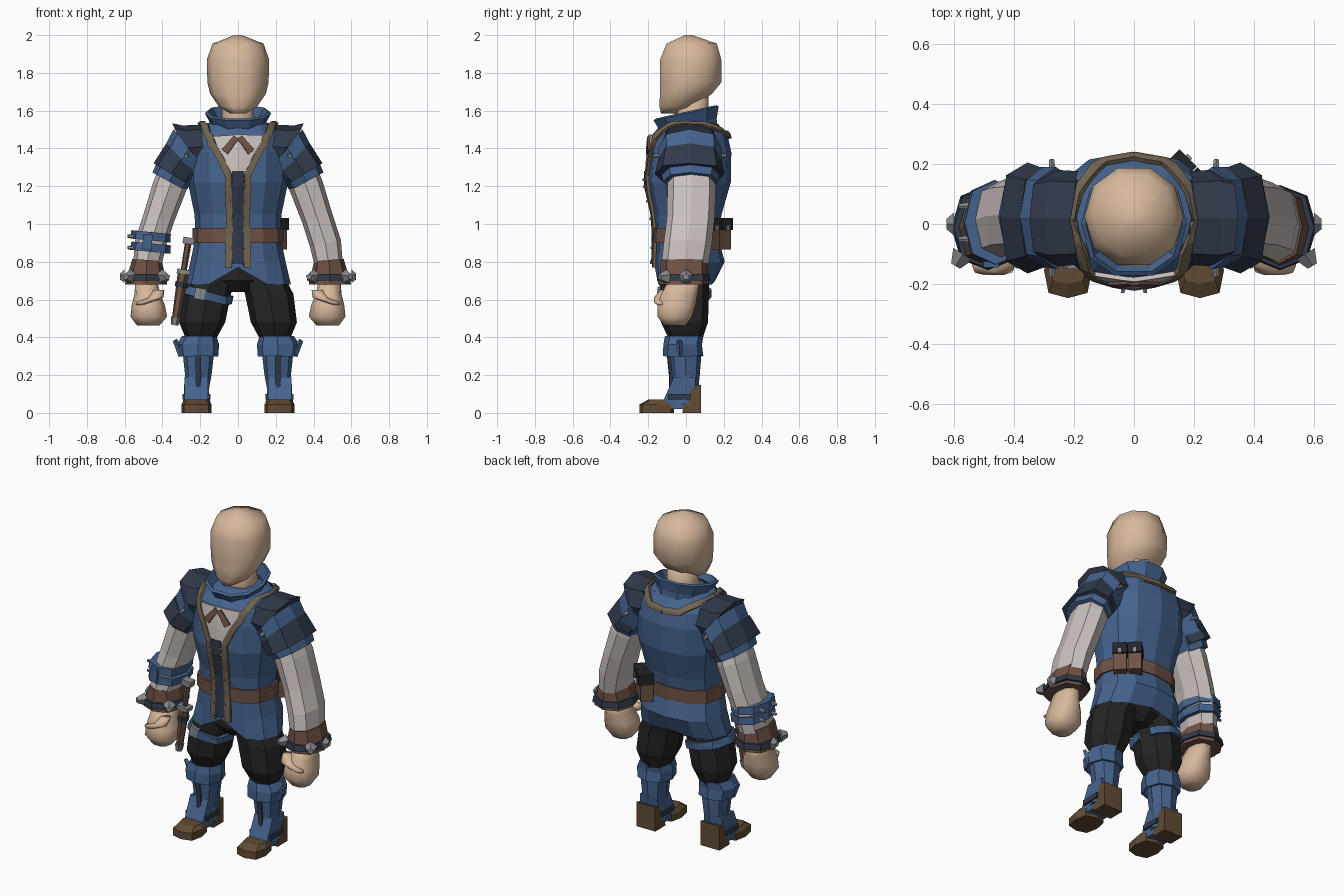
import bpy, bmesh
from math import cos, sin, pi, copysign
from mathutils import Vector, Matrix
from mathutils.bvhtree import BVHTree

if "Cube" in bpy.data.objects:
    bpy.data.objects.remove(bpy.data.objects["Cube"])

COLORS = dict(blue=(.06, .125, .27), navy=(.03, .042, .07), skin=(.68, .48, .33), brown=(.16, .085, .06),
              tan=(.17, .13, .085), white=(.6, .54, .52), black=(.018, .018, .018), grey=(.24, .25, .27),
              leather=(.12, .07, .035))
MATS = {}
for key, c in COLORS.items():
    MATS[key] = bpy.data.materials.new(key)
    MATS[key].diffuse_color = (*c, 1)


def finish(name, bm, color, smooth=False, thick=0):
    bmesh.ops.recalc_face_normals(bm, faces=bm.faces)
    me = bpy.data.meshes.new(name)
    bm.to_mesh(me)
    bm.free()
    me.materials.append(MATS[color])
    ob = bpy.data.objects.new(name, me)
    bpy.context.collection.objects.link(ob)
    for p in me.polygons:
        p.use_smooth = smooth
    if thick:
        m = ob.modifiers.new("thickness", 'SOLIDIFY')
        m.thickness, m.offset = thick, 0
    return ob


def loft(name, rings, color, n=8, s=1, power=.85, caps=True, smooth=False, thick=0):
    """Rings are (x, y, z, rx, ry, tilt, pitch); s = -1 mirrors in x."""
    bm = bmesh.new()
    loops = []
    for r in rings:
        x, y, z, rx, ry, t, pitch = (tuple(r) + (0, 0))[:7]
        loop = []
        for i in range(n):
            a = 2 * pi * i / n
            u = rx * copysign(abs(cos(a)) ** power, cos(a))
            v = ry * copysign(abs(sin(a)) ** power, sin(a))
            loop.append(bm.verts.new((s * (x + u * cos(t)), y + v, z + u * sin(t) + pitch * v)))
        loops.append(loop)
    for a, b in zip(loops, loops[1:]):
        for i in range(n):
            j = (i + 1) % n
            bm.faces.new((a[i], a[j], b[j], b[i]))
    if caps:
        bm.faces.new(loops[0])
        bm.faces.new(loops[-1])
    return finish(name, bm, color, smooth, thick)


def surface(ob):
    return BVHTree.FromPolygons([v.co.copy() for v in ob.data.vertices],
                                [tuple(p.vertices) for p in ob.data.polygons])


def ribbon(name, bvh, path, widths, color, lift=.006, thick=.016, cross=2):
    """Band draped on a surface; widths has one half width per path point."""
    pts = []
    for i in range(len(path) - 1):
        for f in (0, 1 / 3, 2 / 3):
            pts.append((Vector(path[i]).lerp(Vector(path[i + 1]), f), widths[i] * (1 - f) + widths[i + 1] * f))
    pts.append((Vector(path[-1]), widths[-1]))
    bm = bmesh.new()
    rows = []
    for i, (p, w) in enumerate(pts):
        tan = pts[min(i + 1, len(pts) - 1)][0] - pts[max(i - 1, 0)][0]
        co, no = bvh.find_nearest(p)[:2]
        side = tan.cross(no).normalized()
        row = []
        for k in range(cross + 1):
            c, nn = bvh.find_nearest(co + side * w * (2 * k / cross - 1))[:2]
            row.append(bm.verts.new(c + nn * lift))
        rows.append(row)
    for a, b in zip(rows, rows[1:]):
        for k in range(cross):
            bm.faces.new((a[k], a[k + 1], b[k + 1], b[k]))
    return finish(name, bm, color, thick=thick)


def rod(name, a, b, r1, r2, color, n=6):
    a, b = Vector(a), Vector(b)
    m = Matrix.Translation((a + b) / 2) @ (b - a).to_track_quat('Z', 'Y').to_matrix().to_4x4()
    bm = bmesh.new()
    bmesh.ops.create_cone(bm, cap_ends=True, segments=n, radius1=r1, radius2=r2, depth=(b - a).length, matrix=m)
    return finish(name, bm, color)


def box(name, loc, size, color, rz=0, ry=0):
    bm = bmesh.new()
    m = Matrix.Translation(loc) @ Matrix.Rotation(rz, 4, 'Z') @ Matrix.Rotation(ry, 4, 'Y') @ Matrix.Diagonal((*size, 1))
    bmesh.ops.create_cube(bm, size=1, matrix=m)
    return finish(name, bm, color)


def prism(name, profile, x0, x1, color):
    """Side profile (y, z) extruded in x."""
    bm = bmesh.new()
    f = bm.faces.new([bm.verts.new((x0, y, z)) for y, z in profile])
    new = bmesh.ops.extrude_face_region(bm, geom=[f])['geom']
    bmesh.ops.translate(bm, vec=(x1 - x0, 0, 0), verts=[v for v in new if isinstance(v, bmesh.types.BMVert)])
    return finish(name, bm, color)


# Head and neck
loft("head", [(0, -.075, 1.585, .04, .06), (0, -.05, 1.62, .10, .095), (0, 0, 1.69, .148, .145),
              (0, .025, 1.75, .162, .17), (0, .025, 1.87, .165, .17), (0, .03, 1.955, .135, .14),
              (0, .015, 2.0, .02, .02)], "skin", n=10, power=.95, smooth=True)
loft("neck", [(0, .03, 1.45, .1, .1), (0, .03, 1.58, .085, .09), (0, .03, 1.7, .085, .09)], "skin", smooth=True)

# Jacket with a notched front hem
jacket = loft("jacket", [(0, -.005, .68, .28, .16), (0, .02, .80, .252, .185), (0, .005, .93, .225, .165),
                         (0, .01, 1.05, .23, .178), (0, .015, 1.22, .265, .222), (0, .022, 1.38, .27, .218),
                         (0, .02, 1.47, .25, .2), (0, .02, 1.53, .19, .15)], "blue", n=12, caps=False)
for v in jacket.data.vertices:
    if v.co.z < .7 and abs(v.co.x) < .05:
        v.co.z += .09 if v.co.y < 0 else .02
body = surface(jacket)
loft("jacket_top", [(0, .02, 1.525, .19, .15), (0, .025, 1.55, .11, .11)], "blue", n=12)
loft("pelvis", [(0, 0, .64, .07, .08), (0, 0, .70, .2, .13), (0, .01, .84, .21, .14)], "black")
loft("belt", [(0, .005, .90, .242, .18), (0, .005, .98, .24, .181)], "brown", n=12)
loft("collar", [(0, .01, 1.46, .13, .16, 0, .12), (0, .01, 1.53, .135, .15, 0, .2), (0, 0, 1.59, .168, .172, 0, .22)],
     "blue", n=10, caps=False, thick=.018)

# Shirt front, placket, neck bow and trims
ribbon("shirt_front", body, [(0, -.2, 1.48), (0, -.2, 1.40), (0, -.2, 1.25)], [.14, .11, .025], "white", cross=6)
ribbon("placket", body, [(0, -.2, 1.28), (0, -.2, 1.05), (0, -.2, .79)], [.03, .03, .03], "navy", lift=.012)
for s in (1, -1):
    ribbon("neck_bow", body, [(s * .01, -.2, 1.46), (s * .07, -.2, 1.38)], [.014, .02], "brown", lift=.016)
    ribbon("lapel_trim", body, [(s * .17, .02, 1.54), (s * .175, -.1, 1.52), (s * .16, -.18, 1.46), (s * .10, -.2, 1.36),
                                (s * .05, -.2, 1.26), (s * .048, -.2, 1.0), (s * .05, -.17, .77)],
           [.018] * 7, "tan", lift=.012)
    ribbon("back_trim", body, [(s * .17, .02, 1.54), (s * .175, .13, 1.52), (s * .1, .22, 1.48), (0, .23, 1.47)],
           [.018] * 4, "tan", lift=.01)
    for z in (.80, .88, 1.02, 1.10, 1.18, 1.24):
        c, no = body.find_nearest(Vector((s * .05, -.3, z)))[:2]
        rod("jacket_stud", c, c + no * .03, .011, .006, "grey")

# Arms
for s in (1, -1):
    loft("shoulder_plate", [(.17, .02, 1.41, .12, .155, 1.3), (.25, .02, 1.405, .125, .16, 1.2),
                            (.295, .02, 1.415, .13, .145, 1.15)], "navy", s=s, power=.75)
    loft("arm_plate", [(.30, .02, 1.345, .115, .165, .8), (.355, .02, 1.265, .108, .185, .55)], "navy", s=s, power=.75)
    loft("upper_sleeve", [(.26, .02, 1.40, .13, .17, .9), (.32, .025, 1.30, .115, .165, .7),
                          (.365, .025, 1.225, .1, .145, .5)], "blue", s=s)
    loft("sleeve", [(.33, .025, 1.28, .09, .12, .5), (.365, .03, 1.19, .09, .128, .35), (.42, .025, 1.03, .083, .127, .3),
                    (.462, .01, .90, .084, .128, .2), (.48, -.005, .79, .075, .125, .1)], "white", s=s)
    loft("cuff", [(.482, -.008, .81, .078, .125, .05), (.487, -.012, .68, .112, .13)], "brown", s=s)
    loft("cuff_strap", [(.487, -.012, .735, .113, .137), (.487, -.012, .70, .122, .142)], "navy", s=s)
    for x, y, dx, dy in ((.40, -.1, -.025, -.04), (.57, -.1, .025, -.04), (.60, .0, .025, 0)):
        rod("cuff_spike", (s * x, y, .72), (s * (x + dx), y + dy, .72), .04, .018, "grey", 5)
    loft("hand", [(.485, -.01, .70, .058, .085), (.48, -.035, .63, .068, .1), (.475, -.05, .57, .088, .105),
                  (.472, -.06, .51, .097, .095), (.475, -.06, .463, .06, .06)], "skin", n=10, s=s, smooth=True)
    loft("thumb", [(.42, -.11, .65, .03, .03), (.435, -.135, .61, .04, .035), (.50, -.14, .585, .04, .03),
                   (.52, -.13, .57, .02, .02)], "skin", s=s, smooth=True)
    for y in (-.11, .15):
        rod("plate_stud", (s * .27, y, 1.37), (s * .275, y + copysign(.065, y), 1.36), .016, .01, "grey")

# Forearm straps on one side
for z in (.935, .875):
    loft("forearm_strap", [(.46, .005, z + .022, .105, .14, .1), (.465, .005, z - .022, .107, .142, .1)], "blue", s=-1)
    for y in (-.05, .06):
        rod("strap_stud", (-.55, y, z), (-.585, y, z), .014, .008, "grey")
box("strap_link", (-.48, -.135, .905), (.05, .02, .08), "blue", ry=.1)

# Legs and boots
thighs = {}
for s in (1, -1):
    thighs[s] = surface(loft("trouser_leg", [(.11, 0, .77, .11, .13), (.165, -.008, .63, .128, .128),
                                             (.19, -.008, .48, .122, .125), (.197, 0, .37, .07, .08)], "black", s=s))
    boot = loft("boot_shaft", [(.21, -.01, .39, .075, .085), (.21, -.003, .29, .08, .083), (.21, -.002, .2, .07, .075),
                               (.215, -.005, .12, .06, .07), (.22, -.01, .05, .075, .08)], "blue", s=s)
    loft("boot_cuff", [(.205, -.01, .405, .085, .095), (.212, -.018, .36, .105, .095), (.21, -.015, .30, .098, .1)],
         "blue", s=s, caps=False, thick=.014)
    rod("boot_wing", (s * .29, -.03, .31), (s * .335, -.035, .385), .028, .012, "blue", 4)
    ribbon("boot_seam", surface(boot), [(s * .212, -.12, .33), (s * .212, -.12, .2), (s * .218, -.12, .08)],
           [.012] * 3, "navy")
    prism("boot_instep", [(-.12, .02), (-.12, .065), (-.065, .19), (.05, .19), (.05, .02)], s * .158, s * .282, "blue")
    box("ankle_strap", (s * .22, -.035, .085), (.15, .12, .03), "navy")
    loft("boot_toe", [(.22, -.155, 0, .08, .092), (.22, -.155, .045, .08, .092), (.22, -.135, .07, .062, .065)],
         "leather", s=s, power=.6)
    prism("boot_heel", [(-.02, 0), (-.01, .05), (.04, .14), (.08, .15), (.08, 0)], s * .155, s * .285, "leather")

# Thigh strap and buckle
ribbon("thigh_strap", thighs[-1], [(-.04, .0, .60), (-.07, -.12, .595), (-.17, -.14, .62), (-.28, -.09, .655),
                                   (-.30, 0, .66), (-.25, .1, .65), (-.15, .13, .63), (-.04, .08, .60)],
       [.022] * 8, "blue", lift=.01)
box("thigh_buckle", (-.20, -.14, .63), (.06, .02, .06), "grey", ry=.2)

# Dagger in its sheath
def along(f):
    return Vector((-.335, -.10, .465)).lerp(Vector((-.26, -.115, .92)), f)


rod("sheath", along(.03), along(.6), .02, .03, "brown")
rod("sheath_tip", along(0), along(.09), .02, .027, "grey")
rod("sheath_band", along(.44), along(.5), .034, .034, "navy")
box("dagger_guard", along(.62), (.07, .06, .025), "grey", ry=.16)
rod("dagger_grip", along(.62), along(.95), .016, .018, "brown")
box("dagger_pommel", along(.98), (.06, .05, .035), "grey", ry=.16)

# Belt pouches at the back of the hip
for k in (-1, 1):
    base = Vector((.175, .155, .94)) + Vector((.7, -.7, 0)) * .043 * k
    box("pouch", base, (.075, .075, .15), "brown", rz=-pi / 4)
    box("pouch_lid", base + Vector((.004, .004, .06)), (.082, .088, .065), "black", rz=-pi / 4)
    box("pouch_clasp", base + Vector((.036, .036, .04)), (.022, .014, .03), "grey", rz=-pi / 4)

for m in bpy.data.materials:
    if m.users and not m.is_grease_pencil:
        m.use_nodes = True
        m.node_tree.nodes["Principled BSDF"].inputs["Base Color"].default_value = m.diffuse_color
